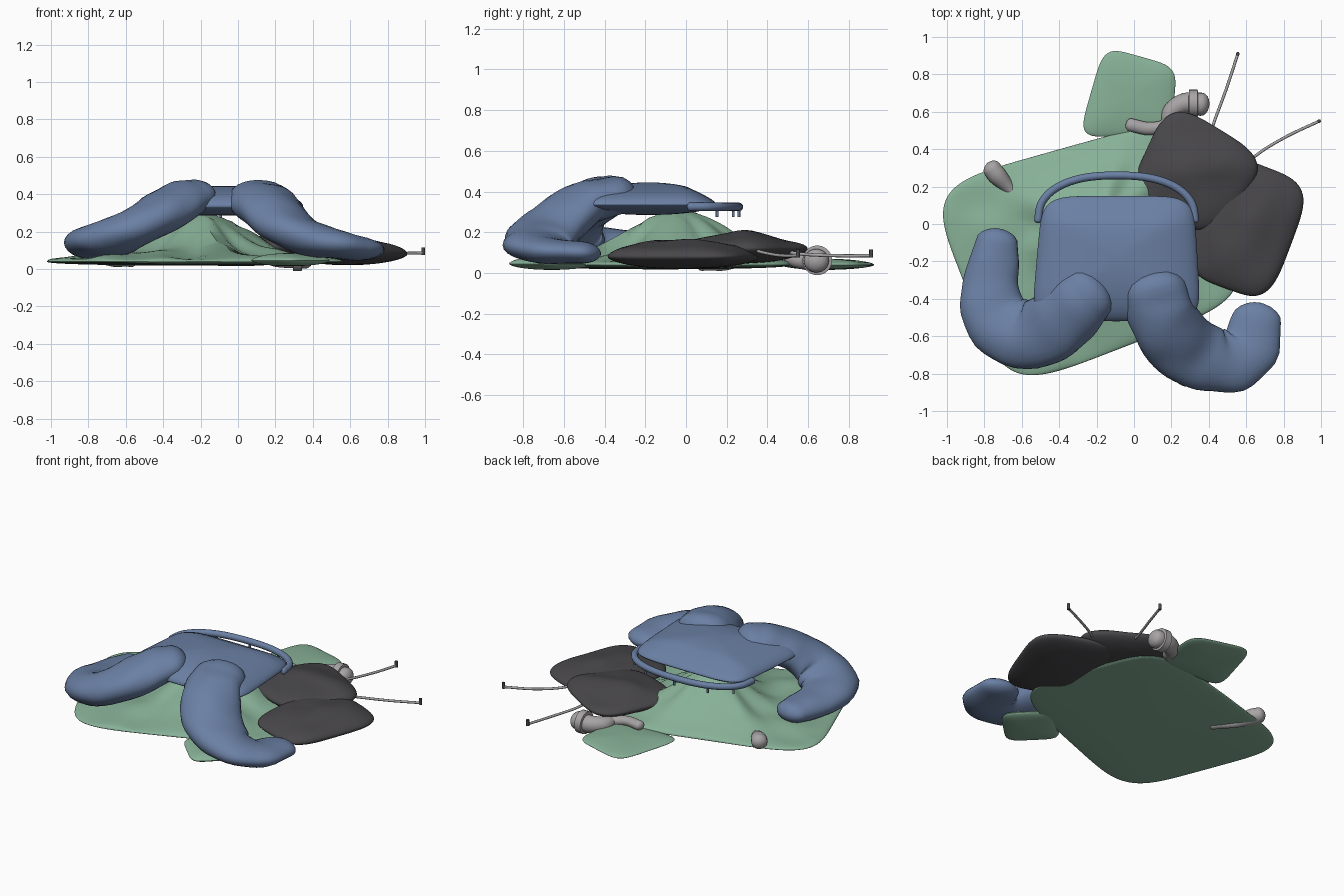
import bpy, bmesh, math
from mathutils import Vector, noise

if "Cube" in bpy.data.objects:
    bpy.data.objects.remove(bpy.data.objects["Cube"])


def mat(name, rgb):
    m = bpy.data.materials.new(name)
    m.diffuse_color = (*rgb, 1)
    m.use_nodes = True
    m.node_tree.nodes["Principled BSDF"].inputs["Base Color"].default_value = m.diffuse_color
    return m


BLUE = mat("dusty blue", (0.145, 0.215, 0.37))
GREEN = mat("sage green", (0.245, 0.44, 0.31))
BLACK = mat("charcoal", (0.065, 0.062, 0.068))
GREY = mat("warm grey", (0.39, 0.37, 0.375))


def finish(name, bm, material, angle=40):
    bmesh.ops.recalc_face_normals(bm, faces=bm.faces)
    me = bpy.data.meshes.new(name)
    bm.to_mesh(me)
    bm.free()
    me.materials.append(material)
    me.shade_smooth()
    me.set_sharp_from_angle(angle=math.radians(angle))
    ob = bpy.data.objects.new(name, me)
    bpy.context.collection.objects.link(ob)
    return ob


def skin(bm, rings, start, end):
    """Join rings of points, closing both ends on a pole."""
    rows = [[bm.verts.new(p) for p in ring] for ring in rings]
    n = len(rows[0])
    for a, b in zip(rows, rows[1:]):
        for i in range(n):
            bm.faces.new((a[i], a[(i + 1) % n], b[(i + 1) % n], b[i]))
    for row, pole in ((rows[0], start), (rows[-1], end)):
        v = bm.verts.new(pole)
        for i in range(n):
            bm.faces.new((row[i], row[(i + 1) % n], v))


def pad(name, corners, edge, up, down, material, n=5, rough=0.0, extra=None,
        steps=12, seg=64, power=0.55):
    """Pinched-edge cushion: a rounded square stretched over four corners."""
    a, b, c, d = [Vector(p) for p in corners]

    def point(r, t, side):
        u = math.copysign(abs(math.cos(t)) ** (2 / n), math.cos(t)) * r
        v = math.copysign(abs(math.sin(t)) ** (2 / n), math.sin(t)) * r
        p = ((a * (1 - u) + b * (1 + u)) * (1 - v)
             + (d * (1 - u) + c * (1 + u)) * (1 + v)) / 4
        f = max(0, 1 - r ** 2) ** power
        z = edge + (up if side > 0 else -down) * f
        if side > 0:
            z += rough * f * noise.noise((p.x * 5, p.y * 5, edge * 9))
            if extra:
                z += extra(p.x, p.y) * min(1, f * 1.3)
        return (p.x, p.y, z)

    radii = [math.sin(math.pi / 2 * i / steps) for i in range(1, steps + 1)]
    ang = [2 * math.pi * i / seg for i in range(seg)]
    rings = [[point(r, t, 1) for t in ang] for r in radii]
    rings += [[point(r, t, -1) for t in ang] for r in radii[-2::-1]]
    bm = bmesh.new()
    skin(bm, rings, point(0, 0, 1), point(0, 0, -1))
    return finish(name, bm, material)


def loft(name, stations, material, seg=24, sub=5, cap=0.7, rough=0.0):
    """Tube through stations (x, y, z, half width, half height), domed ends."""
    s = [Vector(q) for q in stations]
    s = [s[0] * 2 - s[1]] + s + [s[-1] * 2 - s[-2]]
    path = []
    for i in range(1, len(s) - 2):
        p0, p1, p2, p3 = s[i - 1:i + 3]
        for k in range(sub):
            t = k / sub
            path.append(0.5 * (2 * p1 + (p2 - p0) * t + (2 * p0 - 5 * p1 + 4 * p2 - p3) * t * t
                               + (3 * p1 - p0 - 3 * p2 + p3) * t ** 3))
    path.append(s[-2])
    cen = [Vector(q[:3]) for q in path]
    frames = []
    for i, q in enumerate(path):
        tan = (cen[min(i + 1, len(cen) - 1)] - cen[max(i - 1, 0)]).normalized()
        frames.append((cen[i], tan, q[3], q[4]))

    def dome(f, sign):
        c, tan, w, h = f
        return [(c + tan * sign * w * cap * math.sin(x), tan, w * math.cos(x), h * math.cos(x))
                for x in (0.35, 0.7, 1.05, 1.35)]

    ends = dome(frames[0], -1), dome(frames[-1], 1)
    frames = ends[0][::-1] + frames + ends[1]
    rings = []
    for c, tan, w, h in frames:
        side = tan.cross(Vector((0, 0, 1))).normalized()
        top = side.cross(tan)
        ring = []
        for k in range(seg):
            t = 2 * math.pi * k / seg
            p = c + side * w * math.cos(t) + top * h * math.sin(t)
            ring.append(p + (p - c) * rough * noise.noise(p * 6))
        rings.append(ring)
    bm = bmesh.new()
    first, last = frames[0], frames[-1]
    skin(bm, rings, first[0] - first[1] * first[2] * .1, last[0] + last[1] * last[2] * .1)
    return finish(name, bm, material, 60)


def tube(name, points, r, material, cap=0.7, seg=12):
    return loft(name, [(*p, r, r) for p in points], material, seg=seg, cap=cap)


def post(name, x, y, z0, z1, r, material):
    bm = bmesh.new()
    bmesh.ops.create_cone(bm, cap_ends=True, segments=10, radius1=r, radius2=r, depth=z1 - z0)
    bmesh.ops.translate(bm, verts=bm.verts, vec=(x, y, (z0 + z1) / 2))
    return finish(name, bm, material)


# Green sheet with a draped mound that carries the blue cushion
def mound(x, y):
    dx, dy = x + 0.18, y + 0.02
    th = math.atan2(dy, dx)
    d = math.hypot(dx, dy)
    fold = 1 + 0.08 * math.cos(9 * th) * min(1, d * 5) + 0.05 * math.cos(5 * th + 1)
    return 0.22 * math.exp(-(d / (0.29 * fold)) ** 2)


pad("green_sheet", [(-0.68, -0.9), (0.64, -0.39), (0.28, 0.59), (-1.11, 0.2)], 0.04, 0.045, 0.022,
    GREEN, rough=0.03, extra=mound, steps=26, seg=128, power=0.4)
pad("small_green_cushion", [(-0.30, 0.46), (0.20, 0.48), (0.23, 0.84), (-0.16, 0.95)],
    0.04, 0.03, 0.025, GREEN)
pad("hidden_green_cushion", [(0.28, -0.90), (0.52, -0.66), (0.28, -0.42), (0.04, -0.66)],
    0.045, 0.04, 0.03, GREEN)

# Charcoal cushions
pad("lower_dark_cushion", [(0.26, -0.26), (0.72, -0.43), (0.96, 0.21), (0.40, 0.42)],
    0.08, 0.085, 0.06, BLACK, n=4, rough=0.03, steps=16)
pad("upper_dark_cushion", [(-0.06, 0.12), (0.42, -0.08), (0.73, 0.34), (0.19, 0.67)],
    0.12, 0.075, 0.075, BLACK, n=3.6, rough=0.03, steps=16)

# Blue cushion, raised on the mound
pad("blue_cushion", [(-0.55, -0.52), (0.36, -0.52), (0.32, 0.15), (-0.49, 0.15)],
    0.335, 0.11, 0.05, BLUE, n=6, steps=16,
    extra=lambda x, y: -0.03 * max(0, y) / 0.15)

# Rim hoop with little pegs under it
hoop = []
for i in range(13):
    a = math.pi * i / 12
    hoop.append((-0.093 + 0.42 * math.copysign(abs(math.cos(a)) ** 0.85, math.cos(a)),
                 0.02 + 0.24 * math.sin(a) ** 0.85 if 0 < i < 12 else 0.02, 0.325))
tube("hoop", hoop, 0.021, BLUE)
for i in range(2, 11, 2):
    post("hoop_peg", hoop[i][0], hoop[i][1], 0.275, 0.32, 0.007, BLUE)

# Puffy bent sleeves
loft("left_sleeve", [(-0.24, -0.38, 0.385, .145, .09), (-0.32, -0.45, 0.35, .175, .11),
                     (-0.45, -0.56, 0.275, .19, .11), (-0.60, -0.59, 0.195, .195, .105),
                     (-0.73, -0.50, 0.155, .185, .09), (-0.765, -0.35, 0.135, .16, .08),
                     (-0.75, -0.21, 0.13, .14, .075), (-0.735, -0.10, 0.13, .11, .065)],
     BLUE, rough=0.12)
loft("right_sleeve", [(0.12, -0.37, 0.375, .175, .10), (0.15, -0.50, 0.34, .185, .11),
                      (0.24, -0.63, 0.25, .185, .11), (0.36, -0.71, 0.175, .18, .10),
                      (0.50, -0.735, 0.135, .17, .08), (0.62, -0.66, 0.11, .16, .065),
                      (0.655, -0.51, 0.10, .13, .055)], BLUE, rough=0.12)

# Grey pipe with collar, and the half-buried stub on the left
loft("pipe", [(-0.02, 0.53, 0.085, .035, .03), (0.08, 0.51, 0.08, .035, .03),
              (0.17, 0.53, 0.065, .035, .035), (0.20, 0.60, 0.06, .048, .048),
              (0.27, 0.645, 0.06, .055, .055), (0.36, 0.64, 0.06, .062, .058)], GREY)
tube("pipe_collar", [(0.295, 0.645, 0.062), (0.34, 0.645, 0.062)], 0.073, GREY, cap=0.05, seg=24)
loft("buried_stub", [(-0.76, 0.30, 0.085, .05, .048), (-0.72, 0.25, 0.075, .05, .05),
                     (-0.65, 0.17, 0.05, .035, .04), (-0.57, 0.08, 0.05, .035, .04)], GREY, rough=.3)

# Thin rods with dark upright tips
for pts in ([(0.38, 0.40, 0.13), (0.43, 0.55, 0.095), (0.50, 0.74, 0.085), (0.555, 0.91, 0.085)],
            [(0.56, 0.28, 0.13), (0.67, 0.38, 0.10), (0.82, 0.47, 0.085), (0.99, 0.55, 0.085)]):
    tube("rod", pts, 0.008, GREY)
    post("rod_tip", pts[-1][0], pts[-1][1], 0.075, 0.115, 0.01, BLACK)
